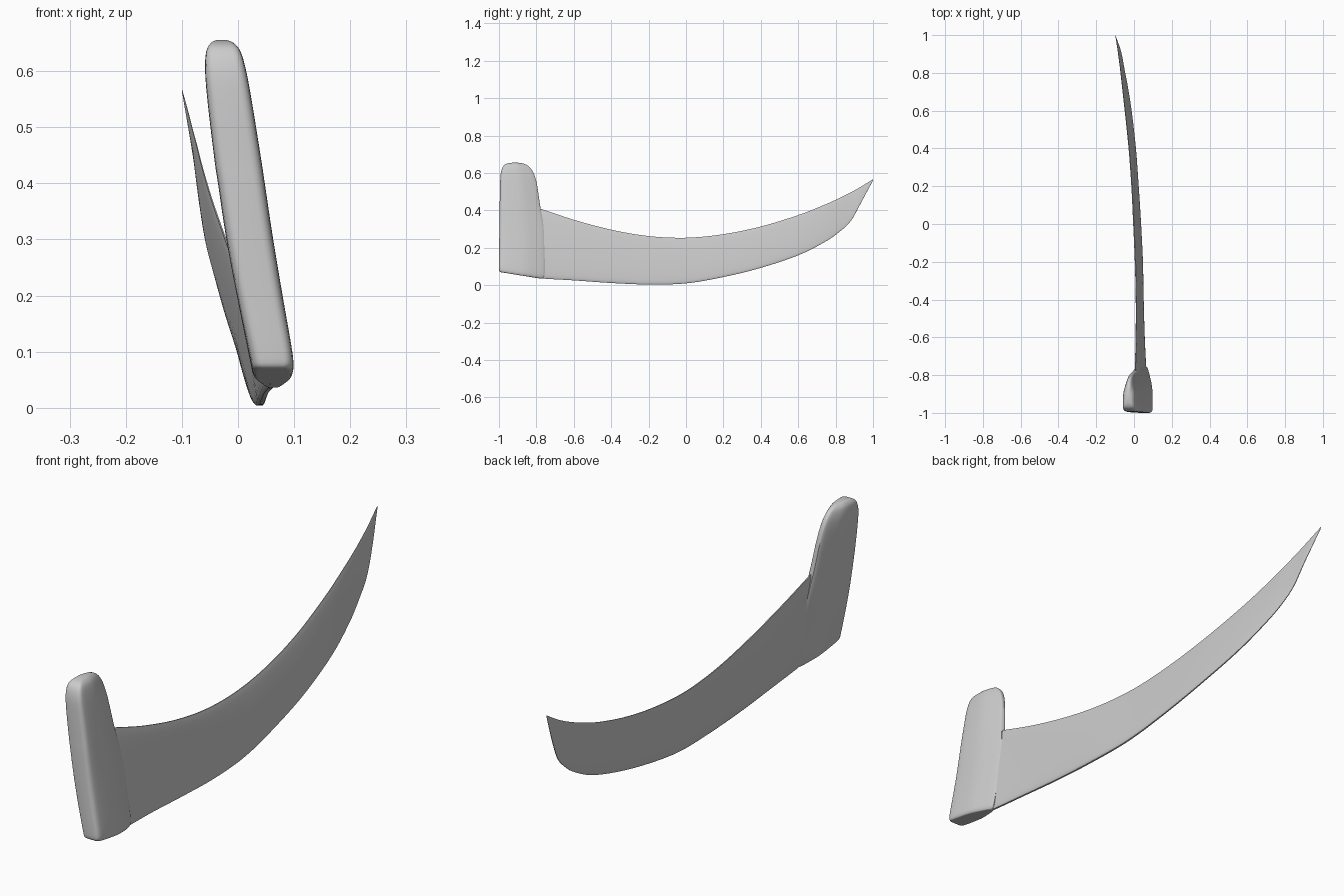
import bpy, bmesh


def smooth_rows(rows, n):
    """Catmull-Rom interpolation with n steps between key rows."""
    out = []
    for i in range(len(rows) - 1):
        a, b = rows[max(i - 1, 0)], rows[i]
        c, d = rows[i + 1], rows[min(i + 2, len(rows) - 1)]
        for k in range(n):
            t = k / n
            out.append(tuple(
                0.5 * (2 * q + (r - p) * t + (2 * p - 5 * q + 4 * r - s) * t * t
                       + (3 * q - p - 3 * r + s) * t ** 3)
                for p, q, r, s in zip(a, b, c, d)))
    return out + [tuple(rows[-1])]


def outline(half):
    """Closed section from a half profile of (position, half width)."""
    half = smooth_rows(half, 3)
    return half + [(u, -v) for u, v in reversed(half)]


def loft(name, rings):
    bm = bmesh.new()
    loops = [[bm.verts.new(p) for p in ring] for ring in rings]
    for a, b in zip(loops, loops[1:]):
        for i in range(len(a)):
            j = (i + 1) % len(a)
            bm.faces.new((a[i], a[j], b[j], b[i]))
    bm.faces.new(loops[0])
    bm.faces.new(loops[-1])
    bmesh.ops.remove_doubles(bm, verts=bm.verts, dist=1e-5)
    bmesh.ops.recalc_face_normals(bm, faces=bm.faces)
    mesh = bpy.data.meshes.new(name)
    bm.to_mesh(mesh)
    bm.free()
    ob = bpy.data.objects.new(name, mesh)
    bpy.context.collection.objects.link(ob)
    bpy.ops.object.select_all(action='DESELECT')
    ob.select_set(True)
    bpy.context.view_layer.objects.active = ob
    bpy.ops.object.shade_smooth_by_angle(angle=0.9)
    return ob


# Blade stations: y, bottom z, top z, bottom x, top x, half thickness
blade_keys = [
    (-0.86, 0.050, 0.430, 0.064, 0.004, 0.014),
    (-0.78, 0.037, 0.410, 0.059, 0.006, 0.013),
    (-0.60, 0.026, 0.350, 0.050, 0.011, 0.012),
    (-0.40, 0.012, 0.297, 0.044, 0.012, 0.012),
    (-0.20, 0.004, 0.263, 0.040, 0.007, 0.012),
    (0.00, 0.010, 0.254, 0.031, -0.002, 0.011),
    (0.20, 0.044, 0.273, 0.019, -0.012, 0.010),
    (0.40, 0.093, 0.314, 0.005, -0.027, 0.009),
    (0.60, 0.160, 0.375, -0.017, -0.048, 0.008),
    (0.74, 0.230, 0.430, -0.038, -0.064, 0.006),
    (0.82, 0.285, 0.466, -0.053, -0.073, 0.005),
    (0.88, 0.342, 0.496, -0.063, -0.081, 0.004),
    (0.93, 0.430, 0.524, -0.075, -0.088, 0.003),
    (1.00, 0.560, 0.567, -0.099, -0.0995, 0.0004),
]
blade_section = outline([(0, .3), (.05, .75), (.25, 1), (.6, .9), (.9, .5), (1, .15)])
loft("blade", [
    [(xb + (xt - xb) * u + v * h, y, zb + (zt - zb) * u) for u, v in blade_section]
    for y, zb, zt, xb, xt, h in smooth_rows(blade_keys, 5)])

# Handle stations: z, front y, back y, centre x, half width, bottom slant
handle_keys = [
    (0.069, -0.985, -0.790, 0.063, 0.024, 0.16),
    (0.074, -0.997, -0.770, 0.062, 0.034, 0.16),
    (0.100, -1.000, -0.755, 0.059, 0.038, 0.14),
    (0.200, -0.999, -0.755, 0.039, 0.040, 0.03),
    (0.300, -0.998, -0.758, 0.021, 0.041, 0.0),
    (0.400, -0.997, -0.775, 0.006, 0.041, 0.0),
    (0.440, -0.996, -0.782, 0.000, 0.041, 0.0),
    (0.540, -0.994, -0.797, -0.014, 0.039, 0.0),
    (0.600, -0.990, -0.815, -0.022, 0.036, 0.0),
    (0.635, -0.978, -0.840, -0.026, 0.030, 0.0),
    (0.650, -0.958, -0.868, -0.028, 0.020, 0.0),
    (0.655, -0.930, -0.895, -0.029, 0.010, 0.0),
]
handle_section = outline([(0, .55), (.02, .82), (.1, 1), (.4, 1), (.6, .9), (.8, .62), (.95, .36), (1, .2)])
loft("handle", [
    [(cx + v * h, yf + (yb - yf) * u, z - slant * (yb - yf) * u) for u, v in handle_section]
    for z, yf, yb, cx, h, slant in smooth_rows(handle_keys, 4)])
